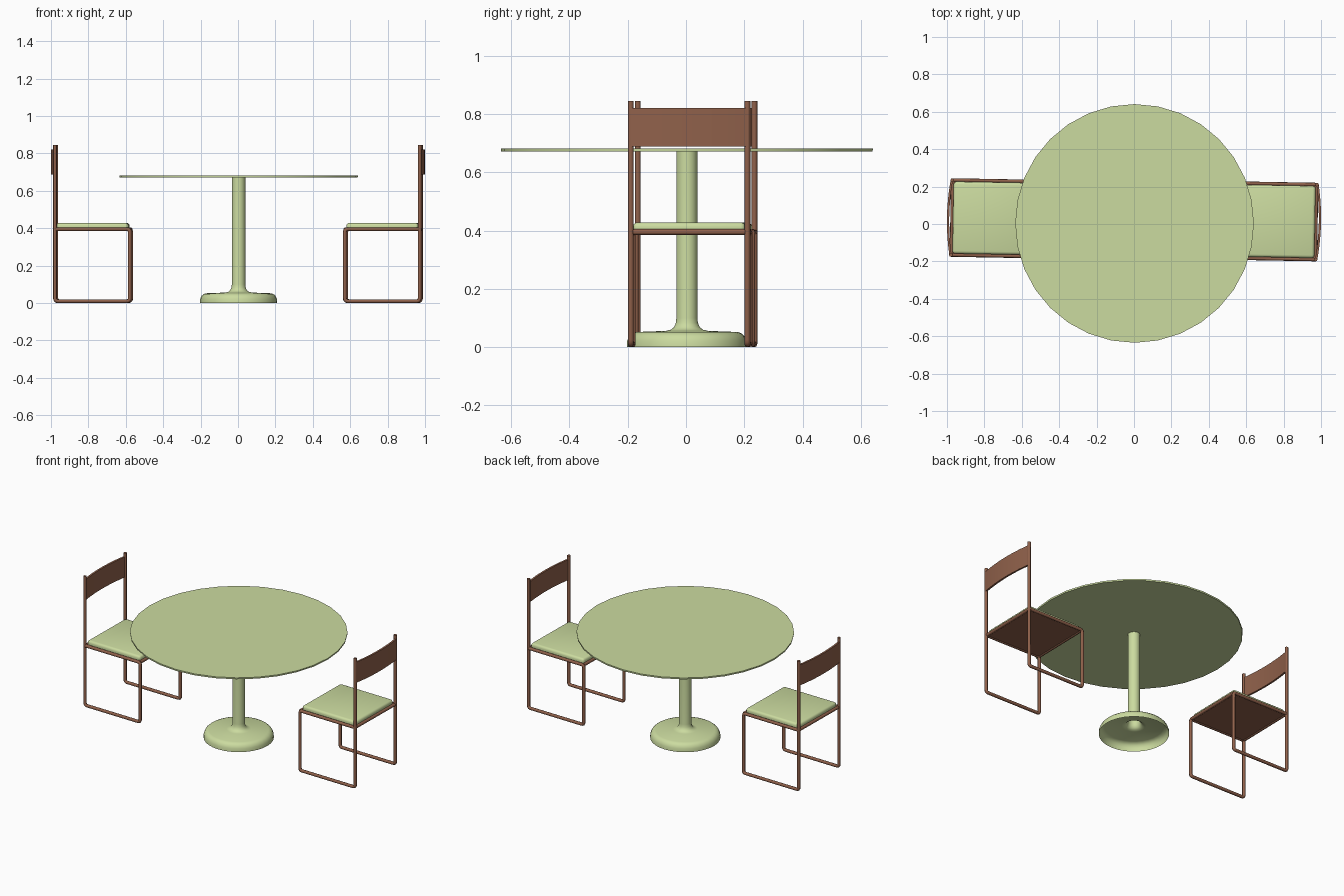
import bpy, bmesh, math
from mathutils import Matrix, Vector

if "Cube" in bpy.data.objects:
    bpy.data.objects.remove(bpy.data.objects["Cube"])


def material(name, rgb):
    m = bpy.data.materials.new(name)
    m.diffuse_color = (*rgb, 1)
    m.use_nodes = True
    m.node_tree.nodes["Principled BSDF"].inputs["Base Color"].default_value = m.diffuse_color
    return m


GREEN = material("sage_green", (0.60, 0.71, 0.35))
BROWN = material("brown_wood", (0.28, 0.12, 0.07))


def finish(obj, mat, matrix=None, angle=35):
    obj.data.materials.append(mat)
    if matrix is not None:
        obj.matrix_world = matrix
    bpy.ops.object.select_all(action='DESELECT')
    obj.select_set(True)
    bpy.context.view_layer.objects.active = obj
    if obj.type == 'CURVE':
        bpy.ops.object.convert(target='MESH')
        obj = bpy.context.view_layer.objects.active
    bpy.ops.object.shade_smooth_by_angle(angle=math.radians(angle))
    return obj


def mesh_object(name, bm):
    me = bpy.data.meshes.new(name)
    bmesh.ops.recalc_face_normals(bm, faces=bm.faces)
    bm.to_mesh(me)
    bm.free()
    obj = bpy.data.objects.new(name, me)
    bpy.context.collection.objects.link(obj)
    return obj


def lathe(name, profile, steps, mat, matrix):
    bm = bmesh.new()
    verts = [bm.verts.new((r, 0, z)) for r, z in profile]
    edges = [bm.edges.new(p) for p in zip(verts, verts[1:])]
    bmesh.ops.spin(bm, geom=verts + edges, axis=(0, 0, 1), cent=(0, 0, 0),
                   angle=math.tau, steps=steps, use_duplicate=False)
    bmesh.ops.remove_doubles(bm, verts=bm.verts, dist=1e-5)
    return finish(mesh_object(name, bm), mat, matrix)


def box(name, size, center, mat, matrix, bevel=0):
    bm = bmesh.new()
    bmesh.ops.create_cube(bm, size=1, matrix=Matrix.Translation(center) @ Matrix.Diagonal((*size, 1)))
    if bevel:
        edges = [e for e in bm.edges if max(v.co.z for v in e.verts) > center[2]]
        bmesh.ops.bevel(bm, geom=edges, offset=bevel, segments=3, profile=0.5, affect='EDGES')
    return finish(mesh_object(name, bm), mat, matrix)


def rounded(points, radius=0.016, n=4):
    """Replace the inner corners of a path with small arcs."""
    pts = [Vector(p) for p in points]
    out = [pts[0]]
    for a, b, c in zip(pts, pts[1:], pts[2:]):
        p, q = b + (a - b).normalized() * radius, b + (c - b).normalized() * radius
        out += [p.lerp(b, i / n).lerp(b.lerp(q, i / n), i / n) for i in range(n + 1)]
    return out + [pts[-1]]


def tube(name, points, mat, matrix, radius=0.01):
    cu = bpy.data.curves.new(name, 'CURVE')
    cu.dimensions = '3D'
    cu.bevel_depth, cu.bevel_resolution, cu.use_fill_caps = radius, 2, True
    pts = rounded(points)
    sp = cu.splines.new('POLY')
    sp.points.add(len(pts) - 1)
    for s, p in zip(sp.points, pts):
        s.co = (*p, 1)
    obj = bpy.data.objects.new(name, cu)
    bpy.context.collection.objects.link(obj)
    return finish(obj, mat, matrix, 50)


def backrest(name, mat, matrix):
    # curved panel bowing away from the sitter
    bm = bmesh.new()
    rows, n = [], 12
    for i in range(n + 1):
        t = 2 * i / n - 1
        x, y = 0.203 + 0.016 * (1 - t * t), 0.2 * t
        rows.append([bm.verts.new((x + dx, y, z)) for dx, z in
                     ((-0.006, 0.688), (0.006, 0.688), (0.006, 0.82), (-0.006, 0.82))])
    for a, b in zip(rows, rows[1:]):
        for k in range(4):
            bm.faces.new((a[k], a[k - 1], b[k - 1], b[k]))
    bm.faces.new(rows[0])
    bm.faces.new(rows[-1])
    return finish(mesh_object(name, bm), mat, matrix)


# Table: thin round top and a hollow trumpet pedestal
table = Matrix.Translation((0.003, 0.003, 0))
lathe("table_top", [(0, 0.672), (0.637, 0.672), (0.638, 0.682), (0, 0.682)], 32, GREEN, table)
lathe("table_pedestal",
      [(0.036, 0.672), (0.036, 0.10), (0.038, 0.083), (0.044, 0.069), (0.055, 0.060),
       (0.072, 0.056), (0.175, 0.052), (0.188, 0.047), (0.198, 0.038), (0.205, 0.022),
       (0.206, 0.0)], 32, GREEN, table)


def chair(side, x, y, angle):
    # Built with the backrest towards local +x
    m = Matrix.Translation((x, y, 0)) @ Matrix.Rotation(angle, 4, 'Z')
    for tag, s in (("a", -0.2), ("b", 0.2)):
        tube(f"{side}_side_frame_{tag}",
             [(0.2, s, 0.845), (0.2, s, 0.01), (-0.2, s, 0.01), (-0.2, s, 0.395), (0.2, s, 0.395)],
             BROWN, m)
    for tag, fx in (("front", -0.2), ("back", 0.2)):
        fx2 = fx * 0.985
        tube(f"{side}_{tag}_rail", [(fx2, -0.2, 0.395), (fx2, 0.2, 0.395)], BROWN, m)
    box(f"{side}_seat_panel", (0.39, 0.39, 0.012), (0, 0, 0.396), BROWN, m)
    box(f"{side}_seat_cushion", (0.385, 0.385, 0.027), (0, 0, 0.4145), GREEN, m, 0.015)
    backrest(f"{side}_backrest", BROWN, m)


chair("right_chair", 0.775, 0.014, -0.018)
chair("left_chair", -0.775, 0.031, math.pi - 0.018)
